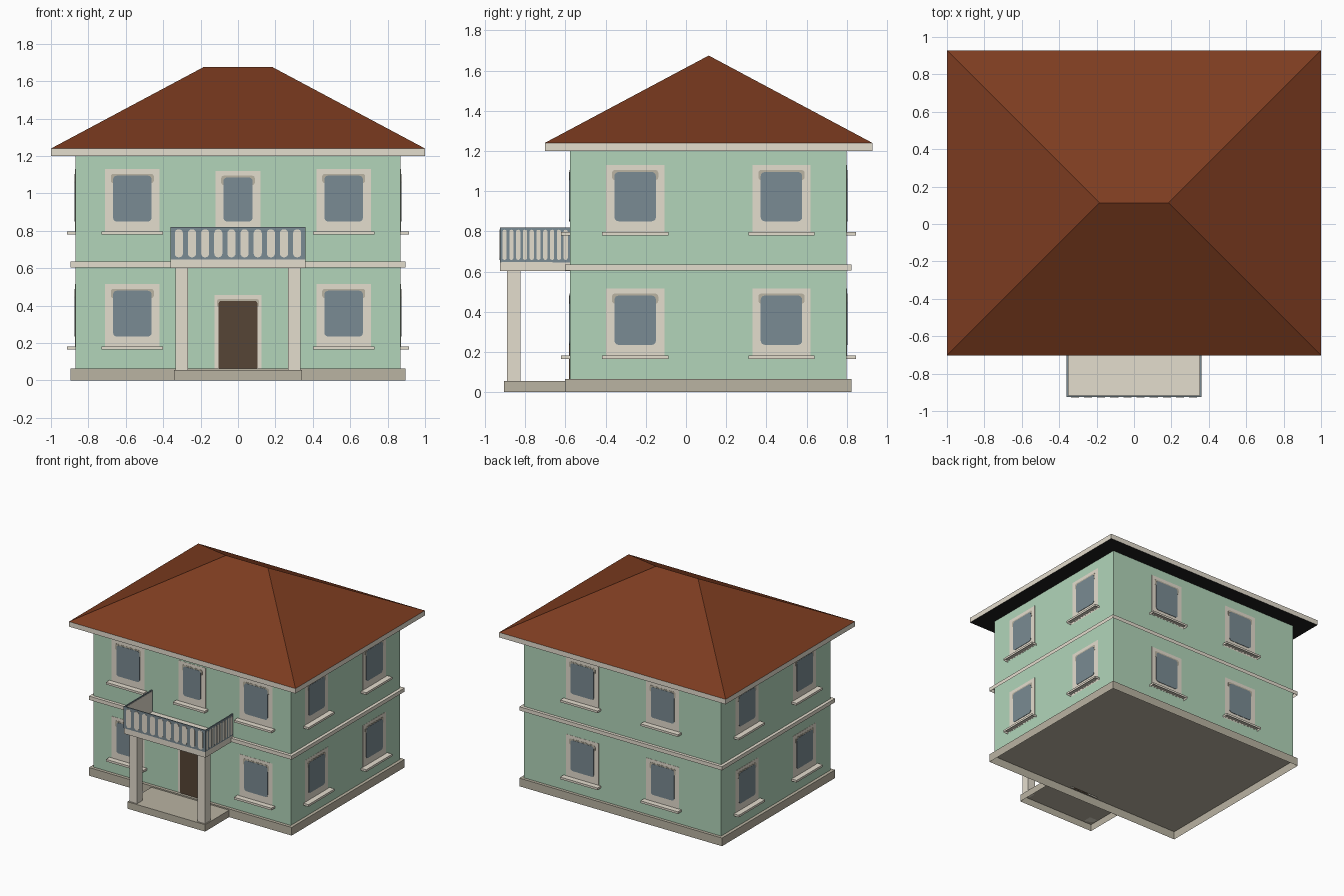
import bpy, bmesh, math
from mathutils import Matrix, Vector

if "Cube" in bpy.data.objects:
    bpy.data.objects.remove(bpy.data.objects["Cube"])


def material(name, hexcol):
    lin = []
    for i in (0, 2, 4):
        c = int(hexcol[i:i + 2], 16) / 255
        lin.append(c / 12.92 if c <= 0.04045 else ((c + 0.055) / 1.055) ** 2.4)
    m = bpy.data.materials.new(name)
    m.diffuse_color = (*lin, 1)
    m.use_nodes = True
    m.node_tree.nodes["Principled BSDF"].inputs["Base Color"].default_value = m.diffuse_color
    return m


GREEN = material("wall green", "B2D5BA")
STONE = material("pale stone", "E4DDCE")
TAUPE = material("base taupe", "BAB3A2")
GLASS = material("blue grey", "7A8B93")
BROWN = material("door brown", "564536")
ROOF = material("roof rust", "7D3C20")
DARK = material("soffit black", "1E1E1E")


def finish(name, bm, mats, matrix=Matrix()):
    me = bpy.data.meshes.new(name)
    bm.to_mesh(me)
    bm.free()
    for m in mats:
        me.materials.append(m)
    ob = bpy.data.objects.new(name, me)
    ob.matrix_world = matrix
    bpy.context.collection.objects.link(ob)
    return ob


def box(name, x, y, z, mat, matrix=Matrix(), open_bottom=False):
    bm = bmesh.new()
    bmesh.ops.create_cube(bm, size=1)
    for v in bm.verts:
        v.co = Vector(r[0] + (c + 0.5) * (r[1] - r[0]) for c, r in zip(v.co, (x, y, z)))
    bm.normal_update()
    if open_bottom:
        bmesh.ops.delete(bm, geom=[f for f in bm.faces if f.normal.z < -0.5], context='FACES')
    return finish(name, bm, [mat], matrix)


def rounded(u0, u1, z0, z1, r, n=4):
    """Outline of a rounded rectangle in the wall plane."""
    pts = []
    for k, (cu, cz) in enumerate(((u1 - r, z1 - r), (u0 + r, z1 - r),
                                  (u0 + r, z0 + r), (u1 - r, z0 + r))):
        for i in range(n + 1):
            a = math.pi / 2 * (k + i / n)
            pts.append((cu + r * math.cos(a), cz + r * math.sin(a)))
    return pts


def plates(name, outlines, y0, y1, mat, matrix):
    """Thin prisms from outlines, from depth y0 to y1 (negative = outward)."""
    bm = bmesh.new()
    for pts in outlines:
        f = bm.faces.new([bm.verts.new((u, y0, z)) for u, z in pts])
        ext = bmesh.ops.extrude_face_region(bm, geom=[f], use_keep_orig=True)["geom"]
        for v in ext:
            if isinstance(v, bmesh.types.BMVert):
                v.co.y = y1
    bmesh.ops.recalc_face_normals(bm, faces=bm.faces)
    return finish(name, bm, [mat], matrix)


def side(x, y, deg):
    return Matrix.Translation((x, y, 0)) @ Matrix.Rotation(math.radians(deg), 4, 'Z')


FRONT, RIGHT = side(0, -0.577, 0), side(0.87, 0, 90)
BACK, LEFT = side(0, 0.80, 180), side(-0.87, 0, 270)

# main body, hollow plinth and belt course
box("walls", (-0.87, 0.87), (-0.577, 0.80), (0.065, 1.2), GREEN, open_bottom=True)
box("plinth", (-0.895, 0.895), (-0.602, 0.824), (0, 0.065), TAUPE, open_bottom=True)
box("belt_course", (-0.895, 0.895), (-0.602, 0.824), (0.605, 0.635), STONE, open_bottom=True)

# eaves slab with dark underside
eaves = box("eaves", (-1, 1), (-0.703, 0.928), (1.2, 1.24), STONE)
eaves.data.materials.append(DARK)
for p in eaves.data.polygons:
    if p.normal.z < -0.5:
        p.material_index = 1

# hipped roof
bm = bmesh.new()
c = [bm.verts.new(p) for p in ((-1, -0.703, 1.24), (1, -0.703, 1.24), (1, 0.928, 1.24), (-1, 0.928, 1.24))]
a, b = bm.verts.new((-0.185, 0.113, 1.675)), bm.verts.new((0.185, 0.113, 1.675))
for f in ((c[0], c[1], b, a), (c[1], c[2], b), (c[2], c[3], a, b), (c[3], c[0], a)):
    bm.faces.new(f)
finish("hip_roof", bm, [ROOF])


# windows: frame, shaded lintel, glass and sill
def window(m, u, z, w=0.29, top=0.34):
    h = w / 2
    g = h - 0.042
    plates("window_frame", [[(u - h, z), (u + h, z), (u + h, z + top), (u - h, z + top)]],
           0, -0.0015, STONE, m)
    plates("window_lintel", [rounded(u - g - 0.012, u + g + 0.012, z + top - 0.075, z + top - 0.025, 0.014)],
           0, -0.003, TAUPE, m)
    plates("window_glass", [rounded(u - g, u + g, z + 0.06, z + top - 0.035, 0.02)],
           0, -0.0045, GLASS, m)
    box("window_sill", (u - h - 0.02, u + h + 0.02), (-0.045, 0), (z - 0.01, z + 0.007), STONE, m,
        open_bottom=True)


for z in (0.175, 0.79):
    for s in (-1, 1):
        window(FRONT, s * 0.565, z)
        window(BACK, s * 0.355, z)
    for y in (-0.253, 0.475):
        window(RIGHT, y, z)
        window(LEFT, -y, z)
window(FRONT, 0, 0.79, 0.24, 0.33)

# front door
plates("door_frame", [[(-0.125, 0.055), (0.125, 0.055), (0.125, 0.457), (-0.125, 0.457)]], 0, -0.0015, STONE, FRONT)
plates("door_lintel", [rounded(-0.112, 0.112, 0.39, 0.435, 0.012)], 0, -0.003, TAUPE, FRONT)
plates("door_leaf", [rounded(-0.103, 0.103, 0.056, 0.425, 0.012)], 0, -0.0045, BROWN, FRONT)

# porch floor, columns and balcony slab
box("porch_floor", (-0.343, 0.343), (-0.905, -0.602), (0, 0.055), TAUPE, open_bottom=True)
for s in (-1, 1):
    box("porch_column", (s * 0.30 - 0.034, s * 0.30 + 0.034), (-0.892, -0.825), (0.055, 0.605), STONE)
box("balcony_slab", (-0.36, 0.36), (-0.925, -0.577), (0.602, 0.648), STONE)


# balustrade: blue grey panels, pale balusters outside, plain pale inside
def railing(m, half, n=10):
    box("balcony_railing", (-half, half), (-0.004, 0.004), (0.646, 0.82), GLASS, m)
    step = 2 * half / (n + 0.3)
    w = step * 0.31
    outlines = []
    for i in range(n):
        u = (i - (n - 1) / 2) * step
        outlines.append(rounded(u - w, u + w, 0.658, 0.808, w * 0.95))
    plates("balusters", outlines, -0.004, -0.006, STONE, m)
    e = half - 0.006
    plates("railing_lining", [[(-e, 0.648), (e, 0.648), (e, 0.812), (-e, 0.812)]], 0.004, 0.006, STONE, m)


railing(side(0, -0.922, 0), 0.362)
railing(side(0.356, -0.751, 90), 0.174)
railing(side(-0.356, -0.751, 270), 0.174)
